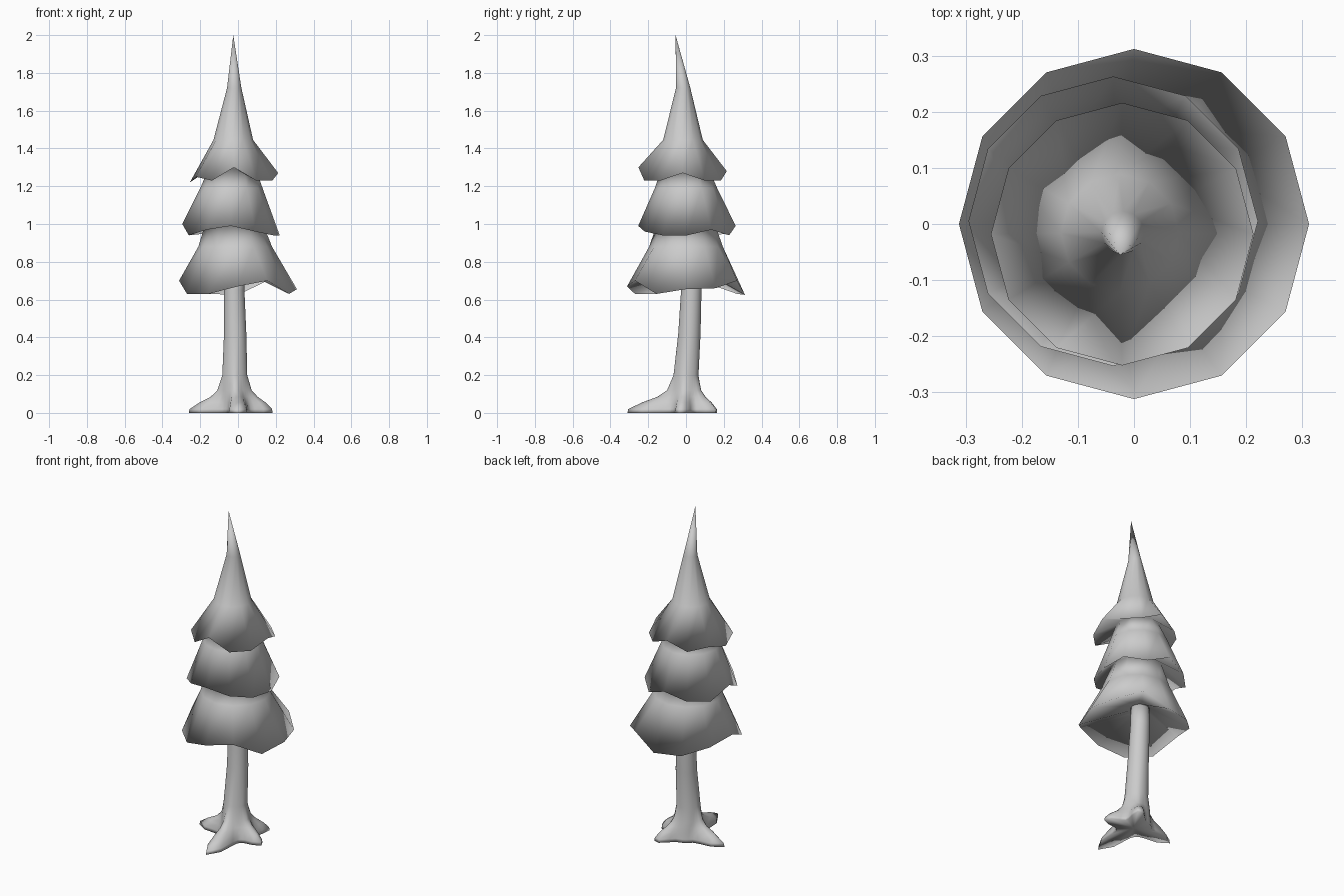
import bpy, bmesh, math

if "Cube" in bpy.data.objects:
    bpy.data.objects.remove(bpy.data.objects["Cube"])


def finish(bm, name):
    bmesh.ops.recalc_face_normals(bm, faces=bm.faces)
    mesh = bpy.data.meshes.new(name)
    bm.to_mesh(mesh)
    bm.free()
    mesh.shade_smooth()
    obj = bpy.data.objects.new(name, mesh)
    bpy.context.collection.objects.link(obj)
    return obj


def add_ring(bm, x, y, radii, heights):
    n = len(radii)
    return [bm.verts.new((x + r * math.cos(2 * math.pi * i / n),
                          y + r * math.sin(2 * math.pi * i / n), z))
            for i, (r, z) in enumerate(zip(radii, heights))]


def bridge(bm, a, b):
    n = len(a)
    for i in range(n):
        bm.faces.new((a[i], a[(i + 1) % n], b[(i + 1) % n], b[i]))


def fan(bm, ring, point):
    p = bm.verts.new(point)
    for i in range(len(ring)):
        bm.faces.new((ring[i], ring[(i + 1) % len(ring)], p))


# Foliage: one continuous 12-sided skin of three skirts.
# Rim heights are listed counter-clockwise from +x.
rim_low = [.655, .66, .70, .625, .63, .67, .70, .63, .63, .67, .70, .63]
rim_mid = [.94, .97, .94, .99, .95, .94, 1.0, .94, .97, .99, .96, .94]
rim_top = [1.27, 1.23, 1.23, 1.28, 1.23, 1.25, 1.22, 1.25, 1.23, 1.30, 1.23, 1.23]
rows = [(-.02, .027, .05, .76),             # underside at the trunk
        (0, 0, .312, rim_low),
        (-.015, 0, .195, .88),
        (-.022, 0, .143, 1.03),             # neck under middle skirt
        (-.037, .005, .258, rim_mid),
        (-.035, 0, .165, 1.19),
        (-.03, -.005, .122, 1.30),          # neck under top skirt
        (-.021, -.018, .234, rim_top),
        (-.025, -.016, .105, 1.445),        # shoulder
        (-.02, -.015, .038, 1.72)]
bm = bmesh.new()
last = None
for x, y, r, z in rows:
    new = add_ring(bm, x, y, [r] * 12, z if isinstance(z, list) else [z] * 12)
    if last:
        bridge(bm, last, new)
    else:
        fan(bm, new, (x, y, z))
    last = new
fan(bm, last, (-.025, -.055, 2.0))
finish(bm, "foliage")

# Trunk and roots: rings swell into four root lobes towards the ground
SIDES = 32
roots = [(0, -.31), (.185, -.03), (.095, .168), (-.26, .0)]


def reach(angle, core, spread):
    """Ring radius at an angle: the core plus a lobe along each root."""
    r = core
    for x, y in roots:
        d = angle - math.atan2(y, x)
        d = abs(math.atan2(math.sin(d), math.cos(d)))
        lobe = math.exp(-(d / .3) ** 2)
        r = max(r, core + (math.hypot(x, y) - core) * spread * lobe)
    return r


# centre x, y, height, core radius, how far the ring follows the roots
trunk_rows = [(0, 0, 0, .098, 1), (0, 0, .02, .095, .98), (-.003, 0, .055, .09, .65),
              (-.008, 0, .085, .084, .30), (-.014, 0, .12, .077, .1),
              (-.017, 0, .2, .066, 0), (-.015, .018, .42, .059, 0),
              (-.02, .028, .65, .054, 0), (-.02, .028, .77, .053, 0)]
bm = bmesh.new()
last = None
for x, y, z, core, spread in trunk_rows:
    radii = [reach(2 * math.pi * i / SIDES, core, spread) for i in range(SIDES)]
    new = add_ring(bm, x, y, radii, [z] * SIDES)
    if last:
        bridge(bm, last, new)
    else:
        fan(bm, new, (0, 0, 0))
    last = new
fan(bm, last, (-.02, .028, .77))
finish(bm, "trunk_and_roots")
